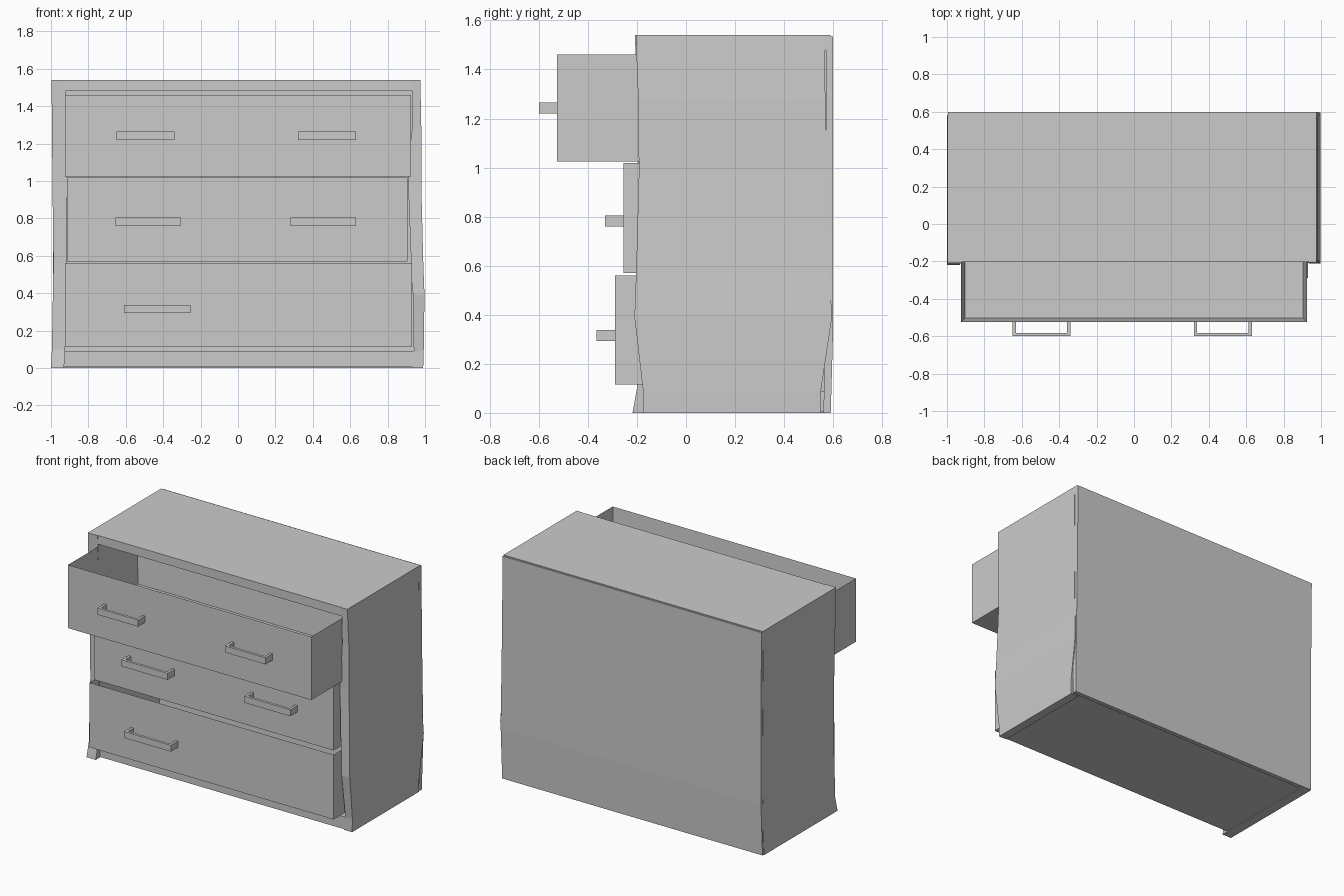
import bpy, bmesh

if "Cube" in bpy.data.objects:
    bpy.data.objects.remove(bpy.data.objects["Cube"])


def finish(name, bm):
    bmesh.ops.recalc_face_normals(bm, faces=bm.faces)
    me = bpy.data.meshes.new(name)
    bm.to_mesh(me)
    bm.free()
    ob = bpy.data.objects.new(name, me)
    bpy.context.collection.objects.link(ob)
    return ob


def add_box(bm, x0, x1, y0, y1, z0, z1):
    vs = bmesh.ops.create_cube(bm, size=1)["verts"]
    for v in vs:
        v.co = (x1 if v.co.x > 0 else x0, y1 if v.co.y > 0 else y0, z1 if v.co.z > 0 else z0)


def box(name, *dims):
    bm = bmesh.new()
    add_box(bm, *dims)
    return finish(name, bm)


def warped_panel(name, rows):
    """Stack rectangular sections (z, x0, x1, front y, back y) into a slightly bent board."""
    bm = bmesh.new()
    rings = [[bm.verts.new(p) for p in ((a, f, z), (b, f, z), (b, k, z), (a, k, z))]
             for z, a, b, f, k in rows]
    for r, s in zip(rings, rings[1:]):
        for i in range(4):
            j = (i + 1) % 4
            bm.faces.new((r[i], r[j], s[j], s[i]))
    bm.faces.new(rings[0])
    bm.faces.new(rings[-1])
    return finish(name, bm)


# Sides, worn and slightly bent
warped_panel("right_side", [
    (0.0, 0.93, 0.99, -0.175, 0.55),
    (0.09, 0.94, 0.993, -0.175, 0.55),
    (0.39, 0.935, 0.997, -0.21, 0.595),
    (0.58, 0.925, 0.99, -0.203, 0.585),
    (0.98, 0.91, 0.98, -0.192, 0.572),
    (1.28, 0.93, 0.98, -0.195, 0.568),
    (1.54, 0.935, 0.975, -0.205, 0.565)])
warped_panel("left_side", [
    (0.0, -1.0, -0.93, -0.218, 0.58),
    (0.10, -0.995, -0.925, -0.20, 0.58),
    (0.55, -0.987, -0.918, -0.195, 0.58),
    (1.0, -0.992, -0.915, -0.195, 0.58),
    (1.54, -0.997, -0.922, -0.208, 0.58)])

# Top, base and back
box("top_board", -0.995, 0.975, -0.203, 0.59, 1.48, 1.54)
box("base_board", -0.94, 0.95, -0.175, 0.57, 0.005, 0.09)
warped_panel("back_panel", [
    (0.0, -0.995, 0.985, 0.56, 0.59),
    (0.35, -0.99, 0.99, 0.57, 0.60),
    (1.0, -0.99, 0.98, 0.57, 0.60),
    (1.535, -0.995, 0.975, 0.57, 0.60)])


def drawer(name, x0, x1, front, z0, z1, length=0.75, t=0.03):
    """Open-topped box: inset the top face and push it down to the drawer floor."""
    bm = bmesh.new()
    add_box(bm, x0, x1, front, front + length, z0, z1)
    bm.normal_update()
    top = max(bm.faces, key=lambda f: f.calc_center_median().z)
    bmesh.ops.inset_region(bm, faces=[top], thickness=t)
    for v in top.verts:
        v.co.z = z0 + t
    return finish(name, bm)


def handle(name, x0, x1, front, z0, z1, reach=0.075, t=0.018):
    """U-shaped pull: plan outline extruded upward."""
    y = front - reach
    plan = [(x0, front), (x0, y), (x1, y), (x1, front), (x1 - t, front),
            (x1 - t, y + t), (x0 + t, y + t), (x0 + t, front)]
    bm = bmesh.new()
    f = bm.faces.new([bm.verts.new((px, py, z0)) for px, py in plan])
    ext = bmesh.ops.extrude_face_region(bm, geom=[f])["geom"]
    for v in ext:
        if isinstance(v, bmesh.types.BMVert):
            v.co.z = z1
    return finish(name, bm)


# Drawers with their handles; the bottom drawer has lost one
DRAWERS = [
    ("top", -0.925, 0.925, -0.525, 1.025, 1.46, 1.22, 1.265, [(-0.65, -0.34), (0.32, 0.63)]),
    ("middle", -0.915, 0.905, -0.255, 0.57, 1.018, 0.76, 0.805, [(-0.655, -0.305), (0.28, 0.63)]),
    ("bottom", -0.925, 0.93, -0.29, 0.115, 0.56, 0.293, 0.337, [(-0.61, -0.255)]),
]
for label, x0, x1, y, z0, z1, h0, h1, pulls in DRAWERS:
    drawer(label + "_drawer", x0, x1, y, z0, z1)
    for i, (a, b) in enumerate(pulls):
        handle(f"{label}_handle_{i + 1}", a, b, y, h0, h1)
